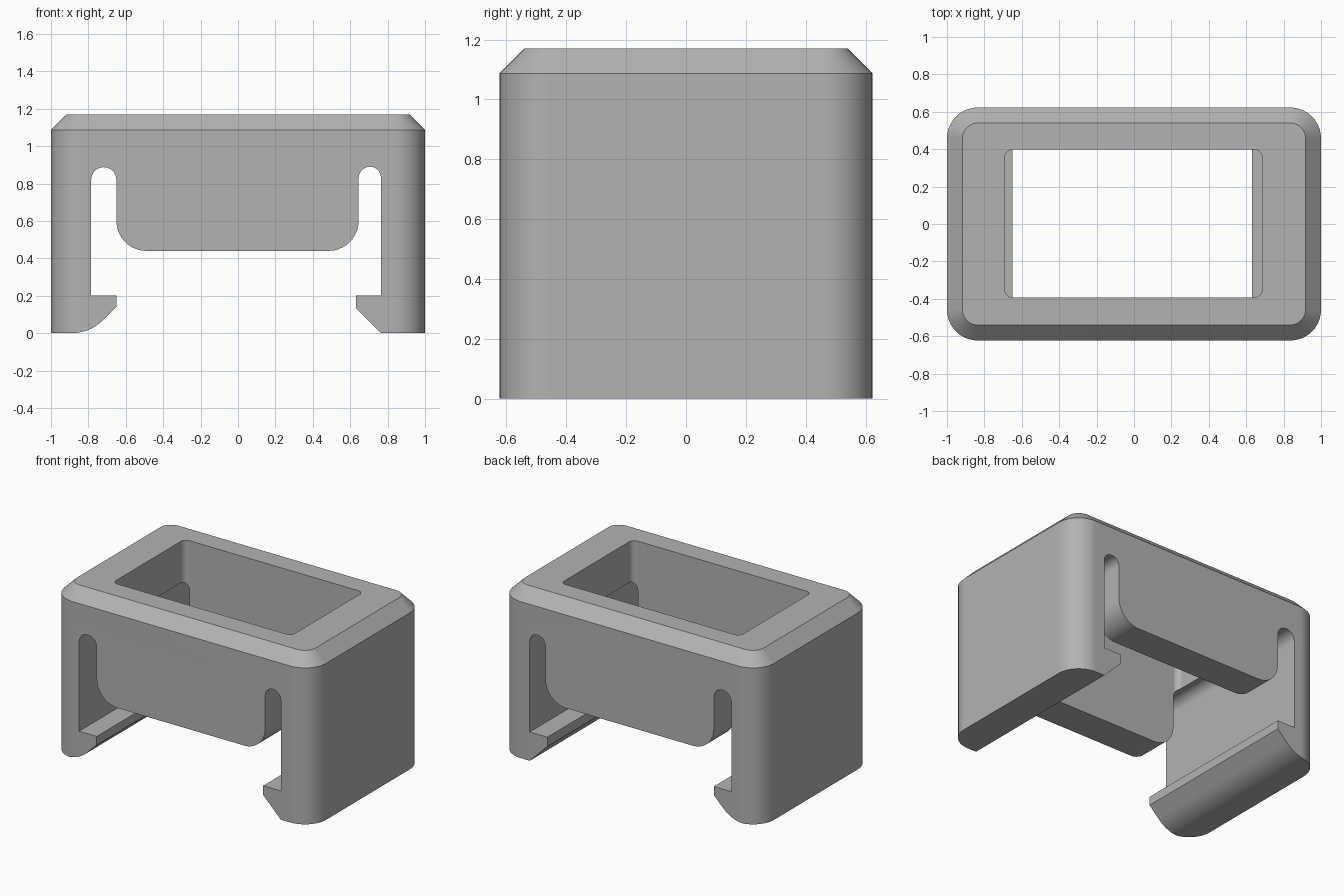
import bpy, bmesh
from math import radians, cos, sin
from mathutils import Vector

cube = bpy.data.objects.get("Cube")
if cube:
    bpy.data.objects.remove(cube, do_unlink=True)

HALF_X, HALF_Y, HEIGHT = 1.0, 0.623, 1.17
CORNER, CHAMFER = 0.165, 0.083

grey = bpy.data.materials.new("mid grey")
grey.use_nodes = True
colour = (0.45, 0.45, 0.45, 1)
grey.diffuse_color = colour
grey.node_tree.nodes["Principled BSDF"].inputs["Base Color"].default_value = colour


def arc(cx, cy, r, start, end, steps=10):
    angles = [radians(start + (end - start) * i / steps) for i in range(steps + 1)]
    return [(cx + r * cos(a), cy + r * sin(a)) for a in angles]


def rounded_rect(x0, x1, y0, y1, r):
    return (arc(x1 - r, y1 - r, r, 0, 90) + arc(x0 + r, y1 - r, r, 90, 180)
            + arc(x0 + r, y0 + r, r, 180, 270) + arc(x1 - r, y0 + r, r, 270, 360))


def loft(name, sections):
    """Solid skinned through a stack of matching point loops."""
    bm = bmesh.new()
    rings = [[bm.verts.new(p) for p in s] for s in sections]
    n = len(rings[0])
    for a, b in zip(rings, rings[1:]):
        for i in range(n):
            j = (i + 1) % n
            bm.faces.new((a[i], a[j], b[j], b[i]))
    bm.faces.new(rings[0])
    bm.faces.new(rings[-1])
    bmesh.ops.recalc_face_normals(bm, faces=bm.faces)
    mesh = bpy.data.meshes.new(name)
    bm.to_mesh(mesh)
    bm.free()
    mesh.materials.append(grey)
    obj = bpy.data.objects.new(name, mesh)
    bpy.context.collection.objects.link(obj)
    return obj


def at_z(points, z):
    return [Vector((x, y, z)) for x, y in points]


# Outer block with rounded corners and a chamfered top rim
outer = rounded_rect(-HALF_X, HALF_X, -HALF_Y, HALF_Y, CORNER)
rim = rounded_rect(-HALF_X + CHAMFER, HALF_X - CHAMFER,
                   -HALF_Y + CHAMFER, HALF_Y - CHAMFER, CORNER - CHAMFER)
body = loft("clip_body", [at_z(outer, 0), at_z(outer, HEIGHT - CHAMFER), at_z(rim, HEIGHT)])

# Front-to-back opening: hooks, slots and the rounded hanging panel
profile = [(-0.89, -0.1)]
profile += arc(-0.89, 0.24, 0.24, -90, -45)                 # rounded hook underside
profile += [(-0.65, 0.14), (-0.65, 0.2), (-0.785, 0.2)]
profile += arc(-0.7175, 0.82, 0.0675, 180, 0)               # slot end
profile += arc(-0.49, 0.6, 0.16, 180, 270)                  # panel corners
profile += arc(0.485, 0.6, 0.16, 270, 360)
profile += arc(0.705, 0.83, 0.06, 180, 0)                   # slot end
profile += [(0.765, 0.2), (0.63, 0.2), (0.63, 0.135), (0.865, -0.1)]
opening = loft("opening_cutter", [[Vector((x, y, z)) for x, z in profile] for y in (-1, 1)])

# Window through the top, stopping above the hooks
window = rounded_rect(-0.69, 0.685, -0.392, 0.397, 0.04)
hole = loft("window_cutter", [at_z(window, 0.3), at_z(window, 1.5)])

bpy.context.view_layer.objects.active = body
body.select_set(True)
for cutter in (opening, hole):
    cutter.hide_render = True
    mod = body.modifiers.new("cut", "BOOLEAN")
    mod.operation = "DIFFERENCE"
    mod.solver = "EXACT"
    mod.object = cutter
    bpy.ops.object.modifier_apply(modifier=mod.name)
    bpy.data.objects.remove(cutter, do_unlink=True)

# Smooth curved corners, crisp edges elsewhere
bpy.ops.object.shade_smooth_by_angle(angle=radians(30))
normals = body.modifiers.new("flat_faces", "WEIGHTED_NORMAL")
normals.keep_sharp = True
